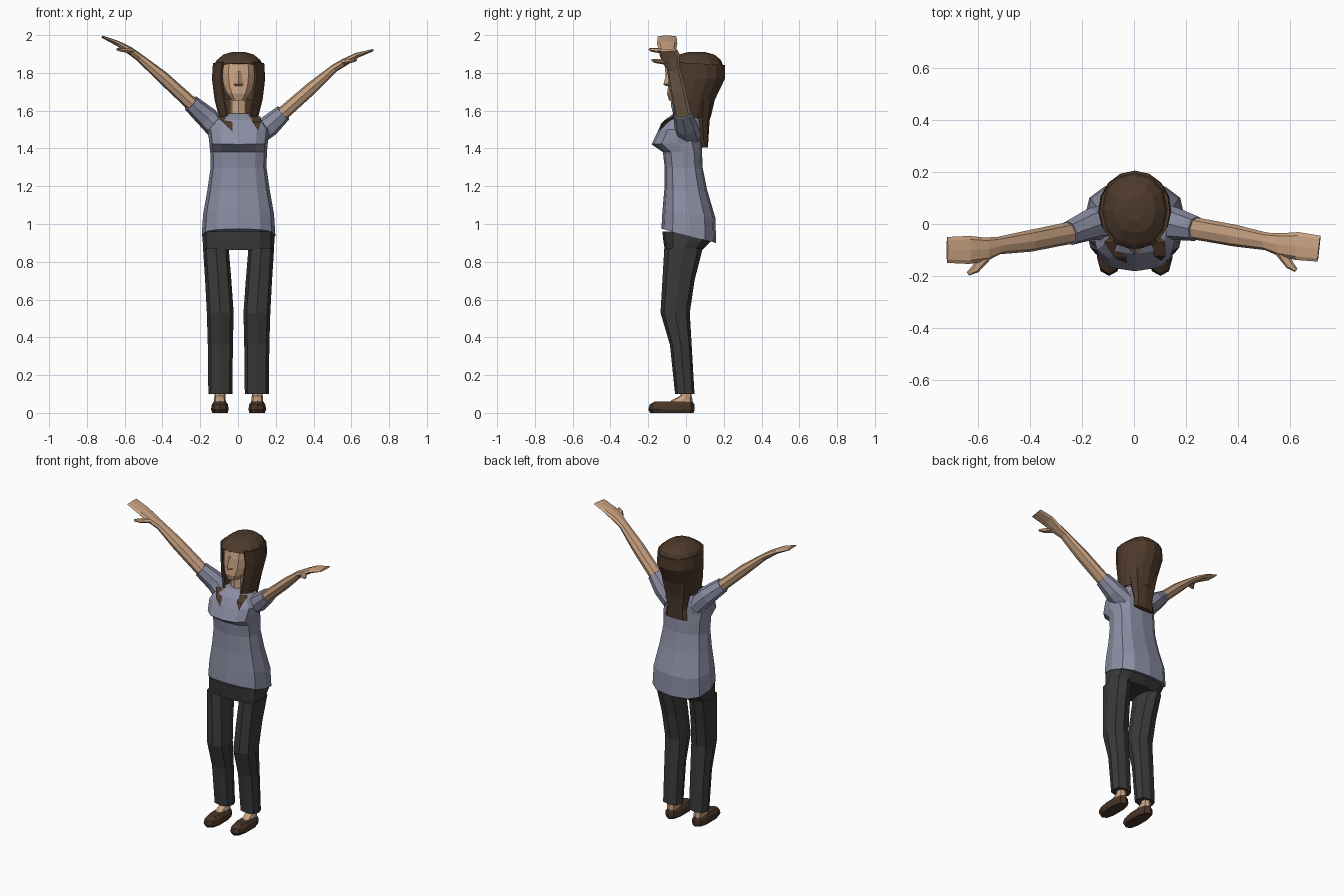
import bpy, bmesh
from math import sin, cos, pi, radians
from mathutils import Vector

if "Cube" in bpy.data.objects:
    bpy.data.objects.remove(bpy.data.objects["Cube"])


def material(name, rgb):
    m = bpy.data.materials.new(name)
    m.diffuse_color = (*rgb, 1)
    m.use_nodes = True
    m.node_tree.nodes["Principled BSDF"].inputs["Base Color"].default_value = m.diffuse_color
    return m


SKIN = material("skin", (0.58, 0.36, 0.22))
SHIRT = material("shirt_cloth", (0.26, 0.27, 0.37))
PANTS = material("dark_cloth", (0.042, 0.042, 0.042))
HAIR = material("hair_brown", (0.075, 0.042, 0.024))
SHOE = material("shoe_leather", (0.065, 0.035, 0.02))


def loft(name, rings, mat, closed=True, thick=0):
    """Skin a list of equal-length point rings; closed rings get end caps."""
    bm = bmesh.new()
    vs = [[bm.verts.new(p) for p in r] for r in rings]
    n = len(rings[0])
    for a, b in zip(vs, vs[1:]):
        for i in range(n if closed else n - 1):
            j = (i + 1) % n
            bm.faces.new((a[i], a[j], b[j], b[i]))
    if closed:
        bm.faces.new(vs[0][::-1])
        bm.faces.new(vs[-1])
    bmesh.ops.recalc_face_normals(bm, faces=bm.faces)
    me = bpy.data.meshes.new(name)
    bm.to_mesh(me)
    bm.free()
    ob = bpy.data.objects.new(name, me)
    me.materials.append(mat)
    bpy.context.collection.objects.link(ob)
    if thick:
        mod = ob.modifiers.new("thickness", 'SOLIDIFY')
        mod.thickness, mod.offset = thick, 0
    return ob


def power(v, e):
    return (1 if v >= 0 else -1) * abs(v) ** e


def ring(z, x0, x1, y0, y1, n=10, e=0.8, tilt=0, gap=None):
    """Horizontal rounded ring between x0..x1, y0..y1; gap opens it at the front."""
    cx, cy, rx, ry = (x0 + x1) / 2, (y0 + y1) / 2, (x1 - x0) / 2, (y1 - y0) / 2
    if gap is None:
        angles = [2 * pi * i / n for i in range(n)]
    else:
        g = radians(gap)
        angles = [g + (2 * pi - 2 * g) * i / (n - 1) for i in range(n)]
    pts = []
    for a in angles:
        dy = -ry * power(cos(a), e)
        pts.append((cx + rx * power(sin(a), e), cy + dy, z + tilt * dy))
    return pts


def tube(name, path, mat, n=8):
    """Tube along (point, half width in y, half thickness) stations."""
    ps = [Vector(p) for p, _, _ in path]
    rings = []
    for i, (p, w, t) in enumerate(path):
        d = (ps[min(i + 1, len(ps) - 1)] - ps[max(i - 1, 0)]).normalized()
        up = d.cross(Vector((0, 1, 0))).normalized()
        side = up.cross(d)
        rings.append([ps[i] + side * w * power(cos(2 * pi * k / n), .85)
                      + up * t * power(sin(2 * pi * k / n), .85) for k in range(n)])
    return loft(name, rings, mat)


# shirt: tilted hem, narrow waist, bust ledge, shoulders
C = 0.003
loft("shirt", [ring(z, C - r, C + r, f, b, 12, .75, t) for z, r, f, b, t in [
    (.937, .195, -.13, .16, -.26), (1.05, .188, -.125, .155, -.12),
    (1.18, .165, -.115, .112, 0), (1.30, .148, -.113, .088, 0),
    (1.38, .15, -.122, .085, 0), (1.43, .155, -.182, .085, .06),
    (1.50, .163, -.145, .085, 0), (1.55, .125, -.115, .08, 0),
    (1.585, .06, -.065, .06, 0)]], SHIRT)

# trousers: seat and two legs
loft("trouser_seat", [ring(z, C - r, C + r, f, b, 12, .75) for z, r, f, b in [
    (.862, .186, -.112, .085), (.91, .19, -.12, .135), (.96, .19, -.125, .15)]], PANTS)
for s, side in ((-1, "left"), (1, "right")):
    def sided(z, xi, xo, f, b, n=8, e=.8):
        return ring(z, *sorted((C + s * xi, C + s * xo)), f, b, n, e)
    loft(side + "_trouser_leg", [sided(*r) for r in [
        (.10, .033, .16, -.058, .045), (.36, .03, .163, -.085, .03),
        (.53, .026, .168, -.135, .02), (.70, .038, .177, -.125, .045),
        (.87, .052, .188, -.115, .088)]], PANTS)
    # low shoes with bare foot and ankle
    loft(side + "_shoe", [sided(*r, n=10, e=.75) for r in [
        (0, .056, .14, -.19, .04), (.018, .05, .148, -.20, .046),
        (.045, .055, .143, -.192, .045), (.06, .066, .132, -.165, .035)]], SHOE)
    loft(side + "_ankle", [sided(*r) for r in [
        (.04, .066, .132, -.10, .036), (.068, .068, .13, -.075, .035),
        (.09, .07, .128, -.03, .03), (.14, .07, .128, -.03, .03)]], SKIN)

# raised arms: sleeve, bare arm with flat hand, thumb
ARMS = {
    "left": [(-.09, .01, 1.485), (-.165, 0, 1.565), (-.25, -.035, 1.64), (-.40, -.065, 1.778),
             (-.52, -.083, 1.88), (-.57, -.097, 1.916), (-.635, -.1, 1.955), (-.72, -.1, 1.992)],
    "right": [(.09, .01, 1.47), (.165, 0, 1.52), (.24, -.018, 1.588), (.39, -.045, 1.72),
              (.51, -.067, 1.825), (.565, -.08, 1.857), (.63, -.085, 1.893), (.713, -.095, 1.92)],
}
THUMB_TIP = {"left": (-.64, -.192, 1.925), "right": (.625, -.178, 1.868)}
for side, p in ARMS.items():
    tube(side + "_sleeve", [(p[0], .072, .06), (p[1], .062, .058), (p[2], .048, .046)], SHIRT)
    tube(side + "_arm", [(p[1], .04, .036), (p[2], .043, .036), (p[3], .042, .033),
                         (p[4], .034, .021), (p[5], .045, .02), (p[6], .054, .014),
                         (p[7], .05, .006)], SKIN)
    base, tip = Vector(p[5]) + Vector((0, -.02, 0)), Vector(THUMB_TIP[side])
    tube(side + "_thumb", [(base, .026, .014), (base.lerp(tip, .6) + Vector((0, -.012, 0)), .017, .011),
                           (tip, .008, .006)], SKIN, 6)

# neck, head and wedge nose
loft("neck", [ring(z, C - .045, C + .045, f, b, 8) for z, f, b in [
    (1.52, -.05, .06), (1.60, -.04, .06), (1.72, -.04, .08)]], SKIN)
loft("head", [ring(z, C - r, C + r, f, b, 12, .85) for z, r, f, b in [
    (1.655, .035, -.09, .0), (1.69, .065, -.1, .07), (1.74, .088, -.094, .12),
    (1.80, .097, -.088, .15), (1.85, .09, -.078, .15), (1.88, .05, -.03, .11)]], SKIN)
loft("nose", [ring(z, C - r, C + r, f, -.07, 4, 1) for z, r, f in [
    (1.73, .02, -.105), (1.74, .024, -.12), (1.81, .013, -.098)]], SKIN)

# hair: crown with fringe, open curtain round the face, tail down the back
loft("hair_crown", [ring(z, C - r, C + r, f, b, 12, .9, t) for z, r, f, b, t in [
    (1.84, .13, -.098, .2, -.06), (1.868, .115, -.08, .185, 0),
    (1.897, .08, -.035, .15, 0), (1.91, .035, .01, .10, 0)]], HAIR)
loft("hair_curtain", [ring(z, C - r, C + r, f, b, 13, 1, t, g) for z, r, f, b, t, g in [
    (1.85, .13, -.096, .2, -.06, 40), (1.77, .135, -.09, .2, 0, 42),
    (1.66, .122, -.08, .147, 0, 38), (1.565, .098, -.085, .125, 0, 36)]],
    HAIR, closed=False, thick=.012)
loft("hair_tail", [ring(z, C - r, C + r, f, b, 8) for z, r, f, b in [
    (1.66, .11, .04, .145), (1.55, .088, .05, .125), (1.47, .07, .06, .12),
    (1.405, .082, .085, .116)]], HAIR)

# lock tips resting on the chest
for name, tip, root in (("left_lock", (-.03, -.15, 1.49), (-.085, -.07, 1.57)),
                        ("right_lock", (.105, -.14, 1.50), (.09, -.07, 1.57))):
    mid = Vector(root).lerp(Vector(tip), .6) + Vector((0, -.012, .012))
    r = Vector(root)
    loft(name, [[r + Vector((-.03, 0, 0)), r + Vector((.03, 0, 0)), r + Vector((0, .03, -.02))],
                [mid + Vector((-.022, 0, 0)), mid + Vector((.022, 0, 0)), mid + Vector((0, .02, -.01))],
                [Vector(tip) + Vector(o) for o in ((-.002, 0, 0), (.002, 0, 0), (0, .002, -.002))]], HAIR)
